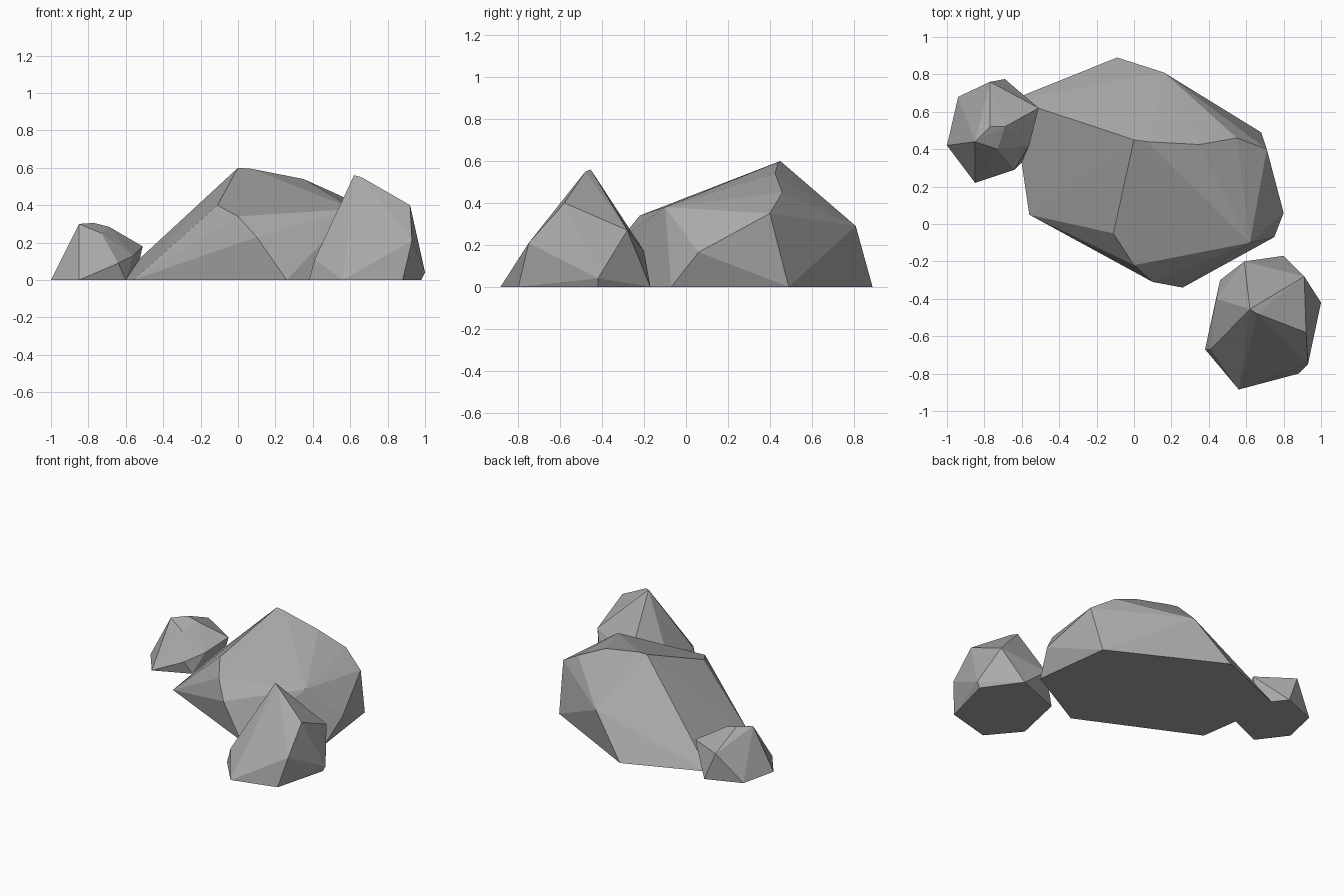
import bpy, bmesh

# One flat stone grey shared by all rocks
stone = bpy.data.materials.new("stone_grey")
stone.diffuse_color = (0.40, 0.40, 0.40, 1)


def rock(name, ground, corners):
    """Chiselled rock: hull of a ground outline (x, y) and raised corners (x, y, z)."""
    bm = bmesh.new()
    for p in [(x, y, 0) for x, y in ground] + corners:
        bm.verts.new(p)
    hull = bmesh.ops.convex_hull(bm, input=bm.verts[:])
    loose = {v for v in hull["geom_interior"] + hull["geom_unused"]
             if isinstance(v, bmesh.types.BMVert)}
    bmesh.ops.delete(bm, geom=list(loose), context='VERTS')
    bmesh.ops.recalc_face_normals(bm, faces=bm.faces[:])
    mesh = bpy.data.meshes.new(name)
    bm.to_mesh(mesh)
    bm.free()
    mesh.materials.append(stone)
    obj = bpy.data.objects.new(name, mesh)
    bpy.context.collection.objects.link(obj)
    return obj


# Large central boulder
rock("large_boulder",
     [(0.26, -0.34), (0.75, -0.07), (0.68, 0.49), (-0.09, 0.89), (-0.65, 0.665), (-0.56, 0.05)],
     [(-0.11, -0.05, 0.40), (0.0, -0.22, 0.34), (0.10, -0.31, 0.23),
      (0.62, -0.10, 0.38), (0.80, 0.06, 0.165), (0.71, 0.40, 0.35),
      (0.55, 0.46, 0.45), (0.35, 0.425, 0.54), (0.0, 0.45, 0.60),
      (0.07, 0.44, 0.595), (0.16, 0.81, 0.29)])

# Pointed rock at the front right
rock("pointed_rock",
     [(0.56, -0.885), (0.38, -0.67), (0.46, -0.30), (0.80, -0.17), (0.98, -0.42), (0.88, -0.80)],
     [(0.62, -0.455, 0.56), (0.66, -0.48, 0.55), (0.92, -0.58, 0.40),
      (0.93, -0.75, 0.21), (1.0, -0.42, 0.04), (0.91, -0.28, 0.27),
      (0.59, -0.20, 0.17), (0.44, -0.40, 0.17), (0.41, -0.67, 0.11)])

# Small rock at the back left
rock("small_rock",
     [(-1.0, 0.42), (-0.85, 0.22), (-0.60, 0.33), (-0.55, 0.60), (-0.69, 0.775), (-0.94, 0.68)],
     [(-0.85, 0.44, 0.30), (-0.77, 0.52, 0.305), (-0.69, 0.52, 0.285),
      (-0.73, 0.40, 0.25), (-0.64, 0.29, 0.09), (-0.51, 0.62, 0.18),
      (-0.56, 0.42, 0.13), (-0.77, 0.76, 0.20)])
